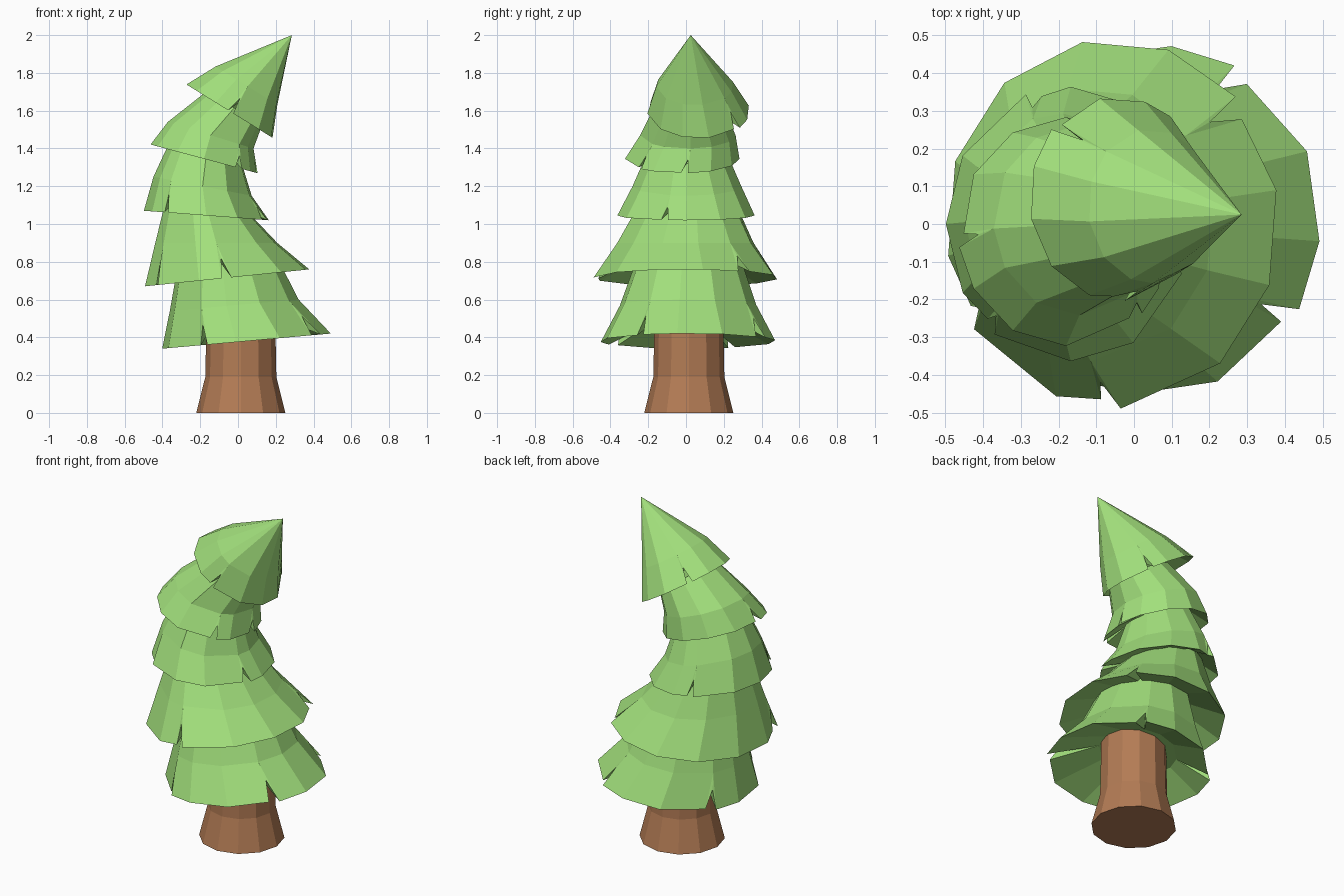
import bpy, bmesh, math
from mathutils import Vector

if "Cube" in bpy.data.objects:
    bpy.data.objects.remove(bpy.data.objects["Cube"])


def material(name, color):
    m = bpy.data.materials.new(name)
    m.diffuse_color = (*color, 1)
    m.use_nodes = True
    m.node_tree.nodes["Principled BSDF"].inputs["Base Color"].default_value = m.diffuse_color
    return m


GREEN = material("needles", (0.36, 0.74, 0.2))
BROWN = material("bark", (0.45, 0.2, 0.09))


def finish(bm, name, mat):
    bmesh.ops.remove_doubles(bm, verts=bm.verts, dist=0.0005)
    bmesh.ops.recalc_face_normals(bm, faces=bm.faces)
    me = bpy.data.meshes.new(name)
    bm.to_mesh(me)
    bm.free()
    me.materials.append(mat)
    bpy.context.collection.objects.link(bpy.data.objects.new(name, me))


def loft(bm, rings):
    loops = [[bm.verts.new(p) for p in r] for r in rings]
    n = len(loops[0])
    for a, b in zip(loops, loops[1:]):
        for i in range(n):
            j = (i + 1) % n
            bm.faces.new((a[i], a[j], b[j], b[i]))
    for loop in (loops[0], loops[-1]):
        mid = bm.verts.new(sum((v.co for v in loop), Vector()) / n)
        for i in range(n):
            bm.faces.new((loop[i], loop[(i + 1) % n], mid))


def ring_point(ring, ang, scale=1.0):
    # tilted ellipse given by its left and right points and its y range
    xl, zl, xr, zr, y0, y1 = ring
    c, s = math.cos(ang) * scale, math.sin(ang) * scale
    return Vector(((xl + xr) / 2 + c * (xr - xl) / 2,
                   (y0 + y1) / 2 + s * (y1 - y0) / 2,
                   (zl + zr) / 2 + c * (zr - zl) / 2))


def tier(name, rim, mid, top, notches, phase=0.0):
    # columns of the skirt: plain ones, plus three per notch
    step = math.tau / 12
    cut = {round((math.radians(d) - phase) / step) % 12: math.radians(d) for d in notches}
    rows = [[], [], [], []]
    for i in range(12):
        kinds = ("left", "apex", "right") if i in cut else ("plain",)
        ang = cut.get(i, i * step + phase)
        for kind in kinds:
            m = ring_point(mid, ang, 1.01)
            base = ring_point(rim, ang, 1.01)
            if kind == "left":
                p = ring_point(rim, ang - 0.07, 0.97)
            elif kind == "right":
                p = ring_point(rim, ang + 0.05, 1.02)
            elif kind == "apex":
                p = base.lerp(m, 0.55)
            else:
                p = base
            # underside rises towards the trunk
            inner = ring_point(mid, ang, 0.62)
            inner.z = base.z * 0.4 + m.z * 0.6
            for row, q in zip(rows, (inner, p, m, ring_point(top, ang))):
                row.append(q)
    bm = bmesh.new()
    loft(bm, rows)
    finish(bm, name, GREEN)


# trunk with flared foot
bm = bmesh.new()
loft(bm, [[(0.015 + r * math.cos(k * math.tau / 12), 0.015 + r * math.sin(k * math.tau / 12), z)
           for k in range(12)] for r, z in ((0.236, 0), (0.188, 0.19), (0.18, 0.6))])
finish(bm, "trunk", BROWN)

# branch tiers: rim, middle and top ring, then notch directions in degrees
tier("bottom_tier",
     (-0.40, 0.34, 0.49, 0.42, -0.45, 0.47),
     (-0.36, 0.54, 0.32, 0.60, -0.35, 0.37),
     (-0.31, 0.84, 0.19, 0.86, -0.25, 0.28), (-120, -33, 58, 150), -0.12)
tier("second_tier",
     (-0.495, 0.67, 0.38, 0.76, -0.48, 0.485),
     (-0.44, 0.90, 0.21, 0.90, -0.36, 0.36),
     (-0.38, 1.15, 0.03, 1.09, -0.24, 0.26), (-90, 40, 212), 0.18)
tier("third_tier",
     (-0.495, 1.07, 0.16, 1.02, -0.36, 0.36),
     (-0.445, 1.25, 0.07, 1.15, -0.28, 0.29),
     (-0.35, 1.46, 0.02, 1.32, -0.20, 0.21), (-130, -18, 108))
tier("fourth_tier",
     (-0.46, 1.42, 0.10, 1.27, -0.32, 0.28),
     (-0.37, 1.54, 0.08, 1.40, -0.24, 0.26),
     (-0.17, 1.70, 0.13, 1.53, -0.17, 0.20), (-48, 3, 185))
tier("treetop",
     (-0.275, 1.74, 0.185, 1.455, -0.20, 0.335),
     (-0.12, 1.835, 0.21, 1.63, -0.155, 0.25),
     (0.285, 2.0, 0.285, 2.0, 0.025, 0.025), (-88, 50, 135), 0.2)
